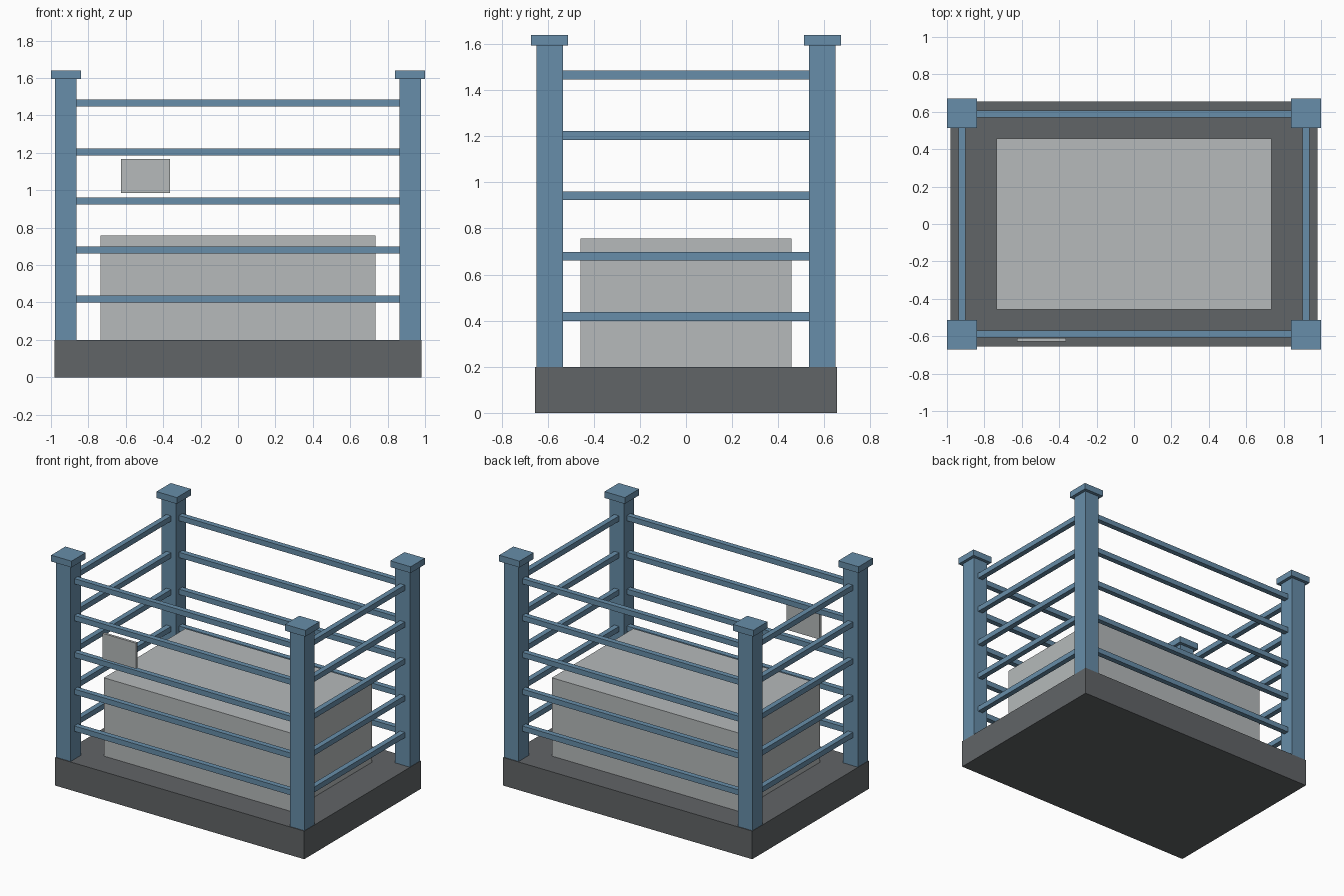
import bpy

default_cube = bpy.data.objects.get("Cube")
if default_cube:
    bpy.data.objects.remove(default_cube, do_unlink=True)


def material(name, rgb):
    mat = bpy.data.materials.new(name)
    mat.use_nodes = True
    colour = (*rgb, 1.0)
    mat.diffuse_color = colour
    mat.node_tree.nodes["Principled BSDF"].inputs["Base Color"].default_value = colour
    return mat


def box(name, centre, size, mat):
    bpy.ops.mesh.primitive_cube_add(size=1, location=centre)
    obj = bpy.context.object
    obj.name = name
    obj.scale = size
    bpy.ops.object.transform_apply(location=False, rotation=False, scale=True)
    obj.data.materials.append(mat)
    return obj


blue = material("steel blue", (0.135, 0.268, 0.398))
dark = material("dark grey", (0.120, 0.129, 0.135))
pale = material("pale grey", (0.465, 0.490, 0.495))

# Main dimensions
base_top = 0.2
post_top = 1.595
cap_top = 1.64
post_x, post_y = 0.92, 0.592
post_width, cap_width, rail_width = 0.115, 0.16, 0.038
rail_count, first_rail, rail_step = 5, 0.418, 0.262

# Plinth and the block standing on it
box("base_slab", (0, 0, base_top / 2), (1.96, 1.31, base_top), dark)
block_top = 0.757
box("inner_block", (0, 0, (base_top + block_top) / 2),
    (1.47, 0.916, block_top - base_top), pale)

# Corner posts with square caps
for side, sx in (("left", 1), ("right", -1)):
    for end, sy in (("front", -1), ("back", 1)):
        x, y = sx * post_x, sy * post_y
        box(f"{end}_{side}_post", (x, y, (base_top + post_top) / 2),
            (post_width, post_width, post_top - base_top), blue)
        box(f"{end}_{side}_cap", (x, y, (post_top + cap_top) / 2),
            (cap_width, cap_width, cap_top - post_top), blue)

# Horizontal rails between the posts
long_span = 2 * post_x - post_width
short_span = 2 * post_y - post_width
for i in range(rail_count):
    z = first_rail + i * rail_step
    for end, sy in (("front", -1), ("back", 1)):
        box(f"{end}_rail_{i + 1}", (0, sy * (post_y - 0.004), z),
            (long_span, rail_width, rail_width), blue)
    for side, sx in (("left", 1), ("right", -1)):
        box(f"{side}_rail_{i + 1}", (sx * post_x, 0, z),
            (rail_width, short_span, rail_width), blue)

# Blank notice plate in front of the rails
box("notice_plate", (-0.494, -0.619, 1.076), (0.262, 0.018, 0.182), pale)
